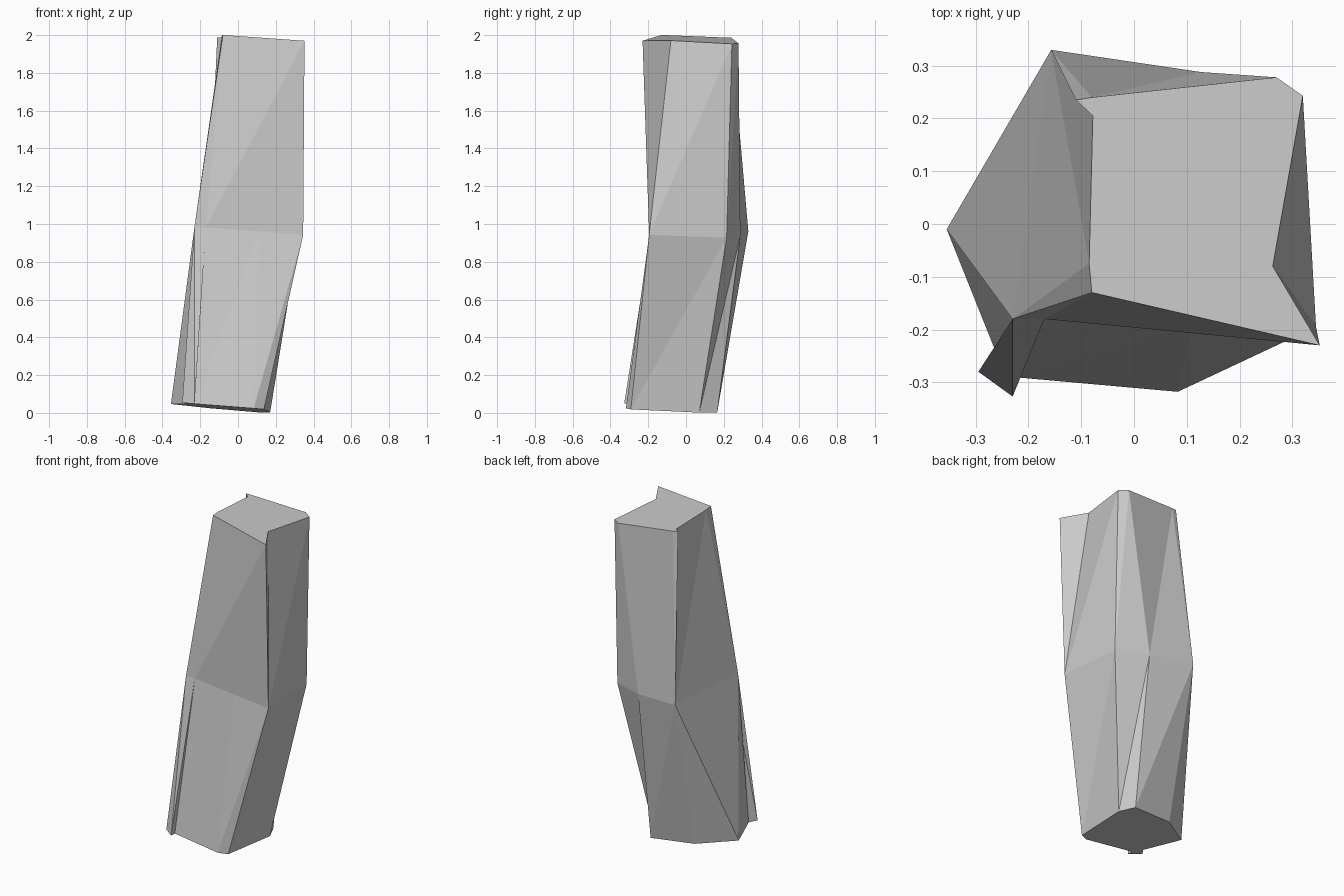
import bpy
import bmesh

# Remove the default cube only
default_cube = bpy.data.objects.get("Cube")
if default_cube:
    bpy.data.objects.remove(default_cube, do_unlink=True)


def make_material(name, colour):
    material = bpy.data.materials.new(name)
    material.use_nodes = True
    material.diffuse_color = colour
    shader = next(n for n in material.node_tree.nodes if n.type == "BSDF_PRINCIPLED")
    shader.inputs["Base Color"].default_value = colour
    return material


# Named corners shared by neighbouring facets of the stone
top_front_left, top_spur = (-0.08, -0.13), (0.352, -0.23)
waist_front, waist_left = (-0.17, -0.18), (-0.23, -0.18)
waist_right, waist_back = (0.345, -0.195), (-0.157, 0.33)
base_right, base_left = (0.137, -0.292), (-0.355, -0.01)

# Edge lines around the stone: top, waist, base corner.
# The last ones fold over each other to form the chipped front corner.
edge_lines = [
    (top_front_left, waist_front, (-0.23, -0.29)),
    (top_spur, (0.11, -0.19), (0.083, -0.318)),
    (top_spur, waist_right, base_right),
    ((0.263, -0.08), waist_right, base_right),
    ((0.32, 0.243), (0.32, 0.215), (0.17, 0.07)),
    ((0.27, 0.278), (0.127, 0.288), (0.127, 0.165)),
    ((-0.08, 0.24), waist_back, (-0.15, 0.13)),
    ((-0.11, 0.235), waist_back, base_left),
    ((-0.078, 0.205), waist_back, base_left),
    ((-0.085, -0.075), waist_left, base_left),
    (top_front_left, waist_left, (-0.265, -0.235)),
    (top_front_left, waist_front, (-0.295, -0.28)),
    (top_front_left, waist_left, (-0.23, -0.327)),
]
ring_heights = (1.989, 0.962, 0.018)

bm = bmesh.new()
corners = {}


def corner(line, ring):
    """Shared vertex for one edge line, on a gently tilted ring plane."""
    x, y = edge_lines[line % len(edge_lines)][ring]
    if (x, y, ring) not in corners:
        z = max(0.0, ring_heights[ring] - 0.08 * x - 0.04 * y)
        corners[x, y, ring] = bm.verts.new((x, y, z))
    return corners[x, y, ring]


def add_face(verts):
    """Add a face unless it has collapsed or is already there."""
    verts = list(dict.fromkeys(verts))
    if len(verts) > 2 and not bm.faces.get(verts):
        bm.faces.new(verts)


# Side facets, upper and lower course, all split along the same diagonal
count = len(edge_lines)
for ring in range(len(ring_heights) - 1):
    for i in range(count):
        upper, lower = corner(i, ring), corner(i, ring + 1)
        next_upper, next_lower = corner(i + 1, ring), corner(i + 1, ring + 1)
        add_face([upper, lower, next_upper])
        add_face([lower, next_lower, next_upper])

# Flat cut ends
add_face([corner(i, 0) for i in range(count)])
add_face([corner(i, len(ring_heights) - 1) for i in reversed(range(count))])

mesh = bpy.data.meshes.new("stone_pillar")
bm.to_mesh(mesh)
bm.free()

pillar = bpy.data.objects.new("stone_pillar", mesh)
mesh.materials.append(make_material("pale grey stone", (0.6, 0.6, 0.6, 1.0)))
bpy.context.collection.objects.link(pillar)
